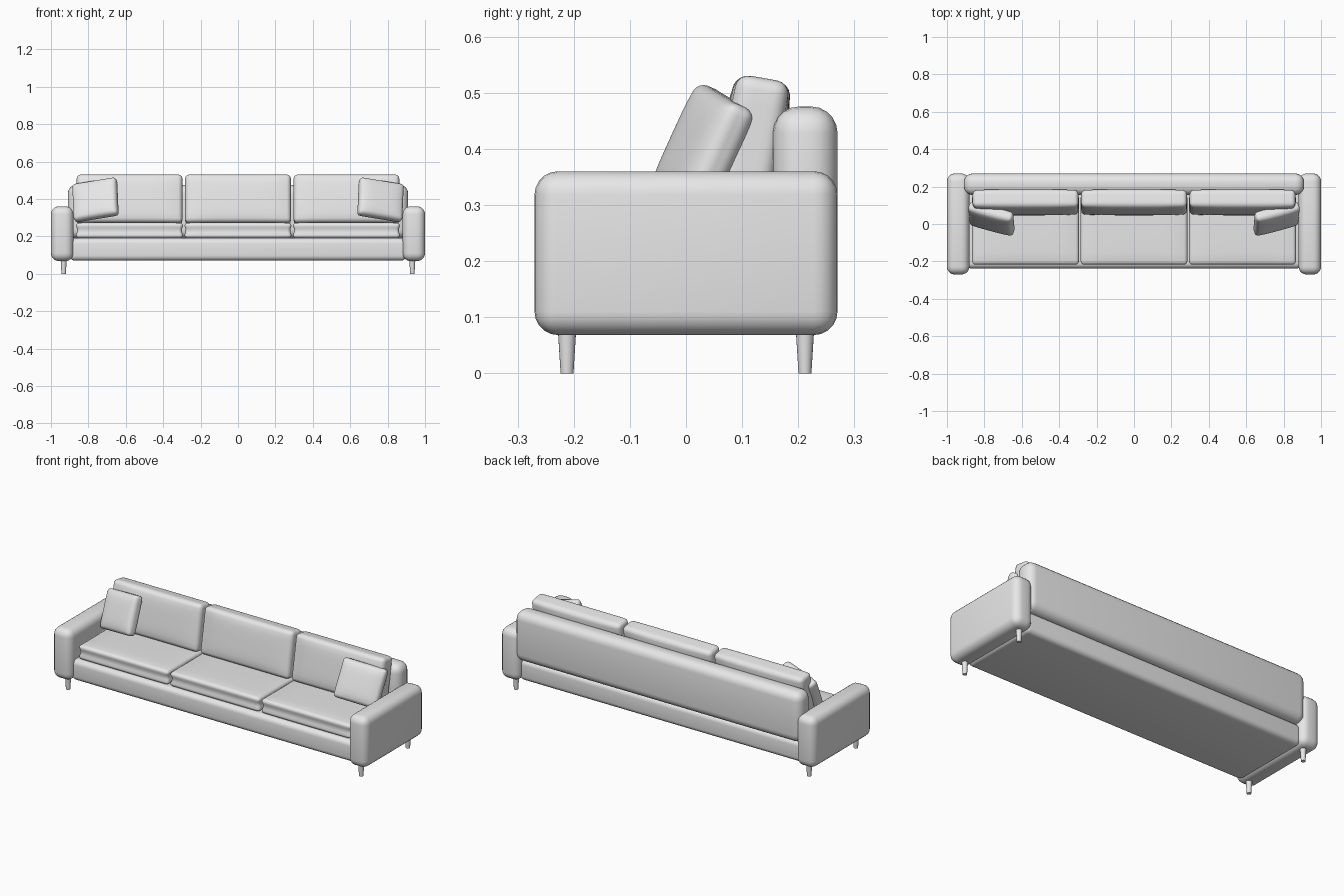
import bpy, bmesh, math
from mathutils import Matrix, Vector

old = bpy.data.objects.get("Cube")
if old:
    bpy.data.objects.remove(old, do_unlink=True)

GREY = (0.8, 0.8, 0.8, 1)
fabric = bpy.data.materials.new("light grey")
fabric.use_nodes = True
fabric.diffuse_color = GREY
fabric.node_tree.nodes["Principled BSDF"].inputs["Base Color"].default_value = GREY


def finish(name, bm, loc, rot=(0, 0, 0)):
    """Turn the bmesh into a smooth shaded, placed object."""
    bmesh.ops.recalc_face_normals(bm, faces=bm.faces)
    mesh = bpy.data.meshes.new(name)
    bm.to_mesh(mesh)
    bm.free()
    mesh.materials.append(fabric)
    obj = bpy.data.objects.new(name, mesh)
    bpy.context.collection.objects.link(obj)
    obj.location = loc
    obj.rotation_euler = [math.radians(a) for a in rot]
    bpy.ops.object.select_all(action='DESELECT')
    obj.select_set(True)
    bpy.context.view_layer.objects.active = obj
    bpy.ops.object.shade_smooth_by_angle(angle=math.radians(40))
    return obj


def rounded_box(size, radius, segments=5):
    bm = bmesh.new()
    bmesh.ops.create_cube(bm, size=1, matrix=Matrix.Diagonal((*size, 1)))
    bmesh.ops.bevel(bm, geom=bm.edges[:], offset=radius, segments=segments,
                    profile=0.5, affect='EDGES')
    return bm


def block(name, size, radius, loc):
    return finish(name, rounded_box(size, radius), loc)


def cushion(name, size, radius, loc, axis, puff, rot=(0, 0, 0), waist=0.0):
    """Rounded box whose two broad faces (across axis) swell; waist pinches the sides."""
    bm = rounded_box(size, radius, 4)
    for i in range(3):
        steps = 8 if i != axis else 4
        for k in range(1, steps):
            co, no = Vector(), Vector()
            co[i] = (k / steps - 0.5) * (size[i] - 2 * radius)
            no[i] = 1
            bmesh.ops.bisect_plane(bm, geom=bm.verts[:] + bm.edges[:] + bm.faces[:],
                                   plane_co=co, plane_no=no)
    a, b = [i for i in range(3) if i != axis]
    for v in bm.verts:
        u, w, t = (2 * v.co[i] / size[i] for i in (a, b, axis))
        swell = max(0, 1 - u ** 4) * max(0, 1 - w ** 4)
        pinch = waist * max(0, 1 - (t / 0.6) ** 2)
        v.co[axis] += t * puff * swell
        for i, s in ((a, u), (b, w)):
            if abs(s) > 0.9:
                v.co[i] -= math.copysign(pinch, s)
    return finish(name, bm, loc, rot)


# Frame: base and rounded back
block("base", (1.80, 0.475, 0.12), 0.028, (0, 0, 0.13))
block("backrest", (1.82, 0.115, 0.287), 0.047, (0, 0.2125, 0.332))

# Three seat and three back cushions
for x, place in ((-0.58, "right"), (0, "middle"), (0.58, "left")):
    cushion("seat_cushion_" + place, (0.572, 0.375, 0.082), 0.018,
            (x, -0.03, 0.231), 2, 0.005, waist=0.006)
    cushion("back_cushion_" + place, (0.565, 0.092, 0.262), 0.022,
            (x, 0.116, 0.397), 1, 0.010, rot=(-10, 0, 0))

# Arms, scatter pillows and tapered legs on both sides
for s, side in ((-1, "right"), (1, "left")):
    block("arm_" + side, (0.12, 0.54, 0.292), 0.042, (s * 0.94, 0, 0.214))
    cushion("pillow_" + side, (0.245, 0.052, 0.215), 0.018,
            (s * 0.762, 0.028, 0.395), 1, 0.012, rot=(-23, s * 9, s * 15))
    for y, end in ((-0.212, "front"), (0.212, "back")):
        bm = bmesh.new()
        bmesh.ops.create_cone(bm, cap_ends=True, segments=20, radius1=0.0115,
                              radius2=0.0165, depth=0.08)
        finish(f"leg_{end}_{side}", bm, (s * 0.932, y, 0.04))
